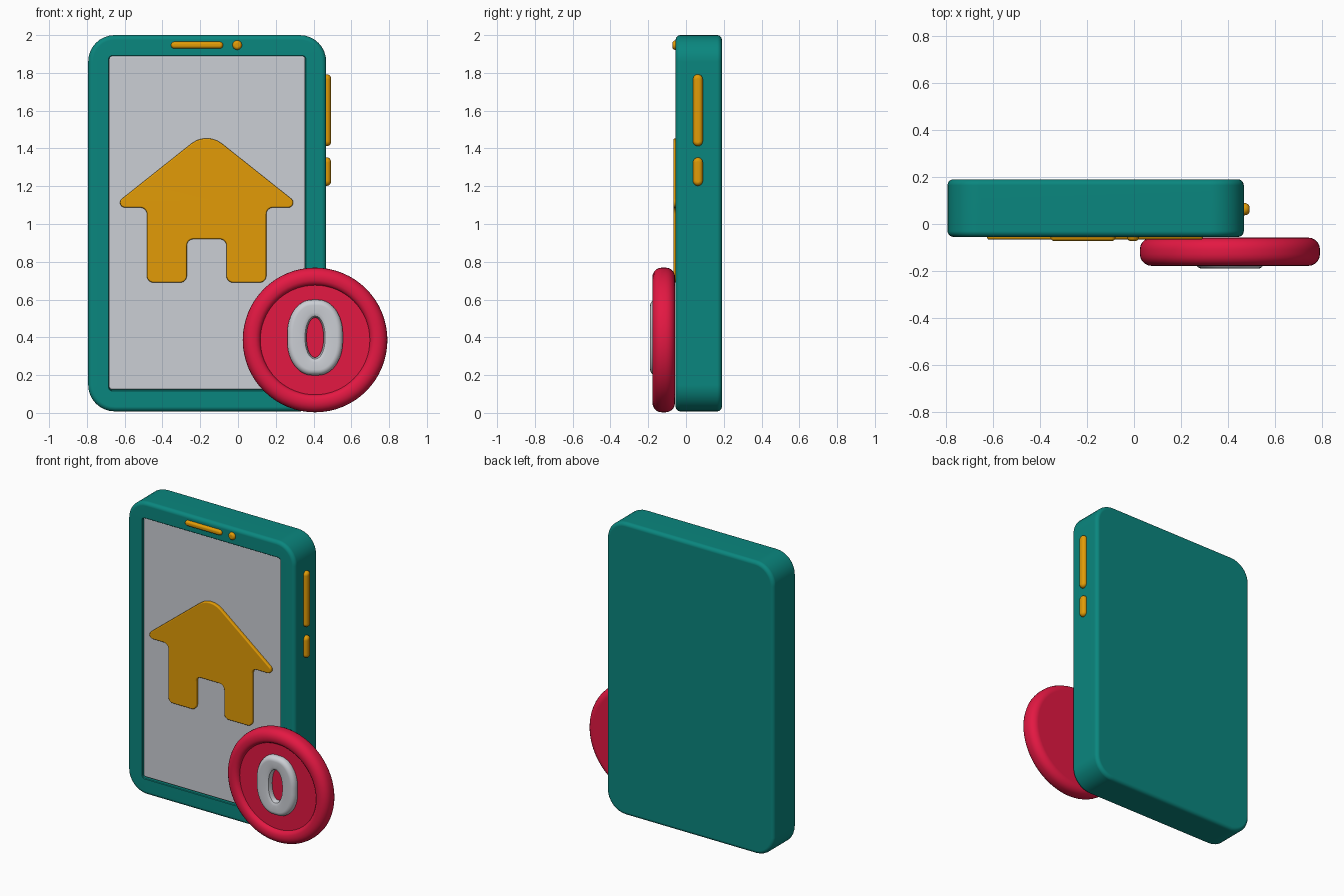
import bpy, bmesh
from math import sin, cos, tan, pi
from mathutils import Vector, Matrix

if "Cube" in bpy.data.objects:
    bpy.data.objects.remove(bpy.data.objects["Cube"])


def material(name, rgb):
    m = bpy.data.materials.new(name)
    m.diffuse_color = (*rgb, 1)
    m.use_nodes = True
    m.node_tree.nodes["Principled BSDF"].inputs["Base Color"].default_value = m.diffuse_color
    return m


TEAL = material("teal", (0.003, 0.24, 0.21))
AMBER = material("amber", (0.76, 0.33, 0.002))
RED = material("red", (0.77, 0.009, 0.055))
PALE = material("pale_grey", (0.60, 0.62, 0.66))


def finish(name, bm, mat, matrix=None):
    bmesh.ops.recalc_face_normals(bm, faces=bm.faces)
    me = bpy.data.meshes.new(name)
    bm.to_mesh(me)
    bm.free()
    if matrix:
        me.transform(matrix)
    ob = bpy.data.objects.new(name, me)
    bpy.context.collection.objects.link(ob)
    me.materials.append(mat)
    bpy.ops.object.select_all(action='DESELECT')
    ob.select_set(True)
    bpy.context.view_layer.objects.active = ob
    bpy.ops.object.shade_smooth_by_angle(angle=0.6)
    ob.modifiers.new("flat_caps", 'WEIGHTED_NORMAL').keep_sharp = True
    return ob


def ring(hx, hz, r, y, seg, oval):
    """Rounded rectangle in the xz plane; a circle when hx = hz = r."""
    rz = r * hz / hx if oval else r
    pts = []
    for q, (sx, sz) in enumerate([(1, 1), (-1, 1), (-1, -1), (1, -1)]):
        for k in range(seg + 1):
            a = (q + k / (seg + 0.001)) * pi / 2
            pts.append((sx * (hx - r) + r * cos(a), y, sz * (hz - rz) + rz * sin(a)))
    return pts


def fillet(hx, hz, r, y, b, back):
    """Rings of a rounded outer edge, ordered from back to front."""
    out = []
    for k in range(6):
        a = k / 5 * pi / 2
        i, dy = b * (1 - sin(a)), b * (1 - cos(a))
        out.append((hx - i, hz - i, max(r - i, 0.002), y - dy if back else y + dy))
    return out if back else out[::-1]


def loft(name, rings, at, mat, seg=8, closed=False, oval=False, turn=0):
    bm = bmesh.new()
    loops = [[bm.verts.new(p) for p in ring(*r, seg, oval)] for r in rings]
    n = len(loops[0])
    pairs = list(zip(loops, loops[1:])) + ([(loops[-1], loops[0])] if closed else [])
    for a, b in pairs:
        for i in range(n):
            bm.faces.new((a[i], a[(i + 1) % n], b[(i + 1) % n], b[i]))
    if not closed:
        bm.faces.new(loops[0])
        bm.faces.new(loops[-1])
    bmesh.ops.remove_doubles(bm, verts=bm.verts, dist=1e-4)
    return finish(name, bm, mat, Matrix.Translation(at) @ Matrix.Rotation(turn, 4, 'Z'))


def pill(name, hx, hz, depth, at, turn=0):
    r = min(hx, hz)
    loft(name, [(hx, hz, r, 0.02)] + fillet(hx, hz, r, -depth, min(r, depth) * 0.8, False),
         at, AMBER, 6, turn=turn)


# phone case with a shallow screen recess
CX, CZ = -0.163, 1.004
body = fillet(0.63, 0.996, 0.14, 0.19, 0.025, True) + fillet(0.63, 0.996, 0.14, -0.055, 0.025, False)
body += [(0.523, 0.889, 0.022, -0.055), (0.519, 0.885, 0.018, -0.051), (0.519, 0.885, 0.018, -0.02)]
loft("phone_case", body, (CX, 0, CZ), TEAL)

# screen panel
loft("screen", [(0.519, 0.884, 0.016, -0.015)] + fillet(0.519, 0.884, 0.016, -0.046, 0.01, False),
     (CX, 0, CZ + 0.003), PALE)

# speaker, front camera and side buttons
pill("speaker_slot", 0.138, 0.018, 0.019, (-0.217, -0.053, 1.947))
pill("front_camera", 0.025, 0.025, 0.019, (-0.004, -0.053, 1.947))
for name, z, h in (("volume_button", 1.602, 0.19), ("power_button", 1.277, 0.075)):
    pill(name, 0.026, h, 0.027, (0.465, 0.063, z), pi / 2)

# house icon: right half outline as (x, z, corner radius), mirrored, then filleted
half = [(0.105, 0.92, 0.035), (0.105, 0.69, 0.035), (0.316, 0.69, 0.035),
        (0.316, 1.087, 0.035), (0.507, 1.087, 0.026)]
corners = half + [(0, 1.49, 0.13)] + [(-x, z, r) for x, z, r in reversed(half)]
outline = []
for i, (x, z, r) in enumerate(corners):
    p = Vector((x, z))
    d0 = (Vector(corners[i - 1][:2]) - p).normalized()
    d1 = (Vector(corners[(i + 1) % len(corners)][:2]) - p).normalized()
    half_angle = d0.angle(d1) / 2
    centre = p + (d0 + d1).normalized() * r / sin(half_angle)
    a = (p + d0 * r / tan(half_angle) - centre).normalized()
    b = (p + d1 * r / tan(half_angle) - centre).normalized()
    outline += [centre + r * a.slerp(b, k / 6) for k in range(7)]
bm = bmesh.new()
face = bm.faces.new([bm.verts.new((p.x + CX - 0.003, -0.03, p.y)) for p in outline])
front = bmesh.ops.extrude_face_region(bm, geom=[face])["geom"]
verts = [g for g in front if isinstance(g, bmesh.types.BMVert)]
bmesh.ops.translate(bm, verts=verts, vec=(0, -0.036, 0))
rim = [g for g in front if isinstance(g, bmesh.types.BMEdge)]
bmesh.ops.bevel(bm, geom=rim, offset=0.008, segments=3, profile=0.5, affect='EDGES')
finish("house_icon", bm, AMBER)

# coin badge: rounded rim around a sunken face
R = 0.383
coin = fillet(R, R, R, -0.058, 0.05, True) + fillet(R, R, R, -0.178, 0.05, False)
coin += [(r, r, r, y) for r, y in ((0.315, -0.177), (0.30, -0.17), (0.292, -0.158), (0.29, -0.15))]
loft("coin", coin, (0.408, 0, 0.386), RED, 16)

# raised oval ring on the coin
oval = [(0.147, 0.20, 0.13, -0.145)] + fillet(0.147, 0.20, 0.13, -0.19, 0.03, False)
oval += [(0.071, 0.131, 0.066, -0.19), (0.053, 0.113, 0.05, -0.181),
         (0.045, 0.105, 0.043, -0.163), (0.045, 0.105, 0.043, -0.145)]
loft("coin_oval_ring", oval, (0.408, 0, 0.399), PALE, 12, closed=True, oval=True)
